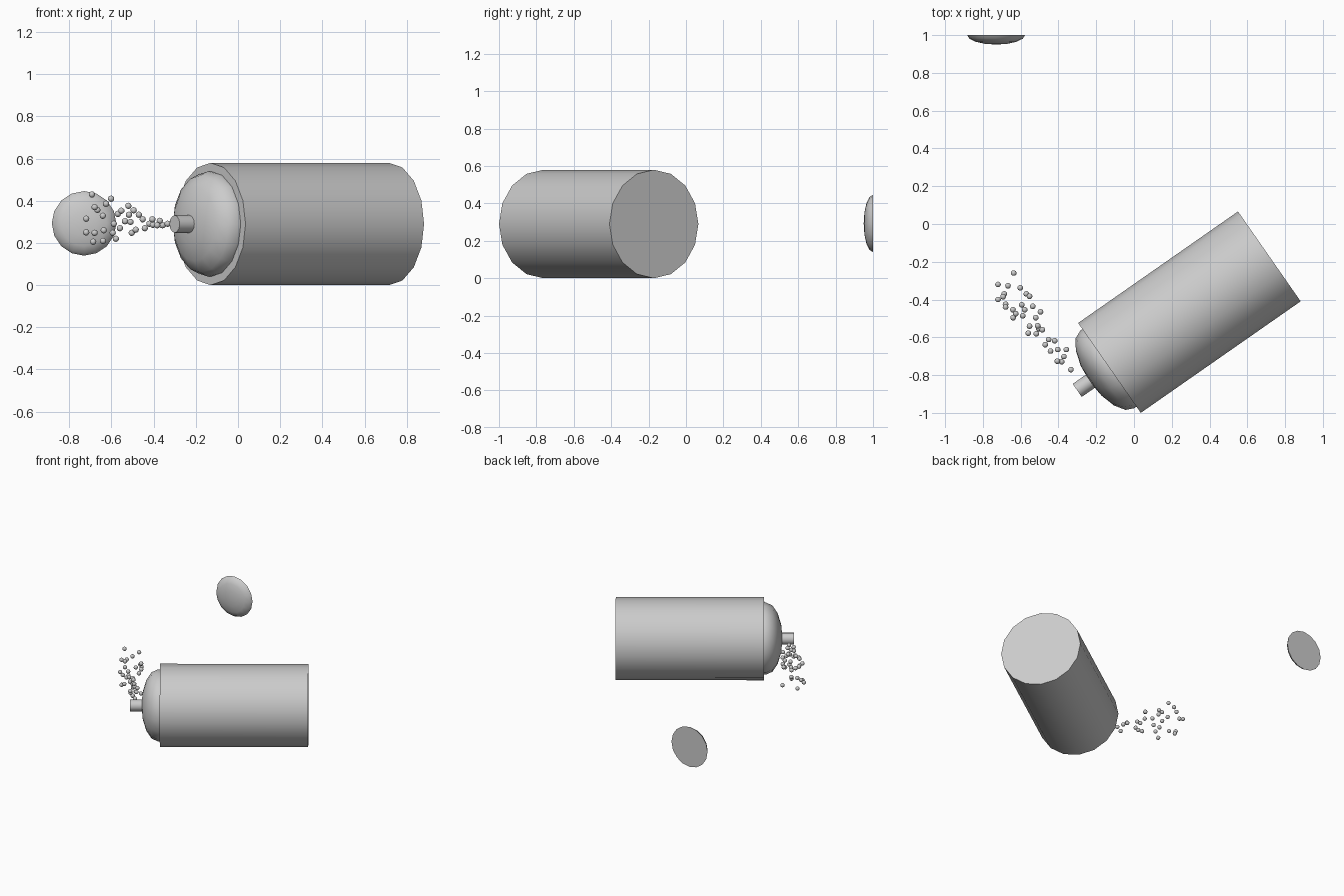
import bpy, bmesh, math
from mathutils import Matrix, Vector

if "Cube" in bpy.data.objects:
    bpy.data.objects.remove(bpy.data.objects["Cube"])


def lathe(name, profile, origin, axis, sides=16):
    """Spin (distance along axis, radius) points around an axis; ends are closed."""
    z = Vector(axis).normalized()
    x = Vector((0, 0, 1))
    y = z.cross(x)
    mat = Matrix((x, y, z)).transposed()
    bm = bmesh.new()
    rings = []
    for d, r in profile:
        if r < 1e-5:
            rings.append([bm.verts.new(Vector(origin) + z * d)])
        else:
            rings.append([bm.verts.new(Vector(origin) + mat @ Vector(
                (r * math.cos(t), r * math.sin(t), d)))
                for t in (2 * math.pi * i / sides for i in range(sides))])
    for a, b in zip(rings, rings[1:]):
        for i in range(sides):
            j = (i + 1) % sides
            bm.faces.new([a[i], a[j], b[0]] if len(b) == 1 else [a[i], a[j], b[j], b[i]])
    for ring in (rings[0], rings[-1]):
        if len(ring) > 1:
            bm.faces.new(ring)
    bmesh.ops.recalc_face_normals(bm, faces=bm.faces)
    mesh = bpy.data.meshes.new(name)
    bm.to_mesh(mesh)
    bm.free()
    obj = bpy.data.objects.new(name, mesh)
    bpy.context.collection.objects.link(obj)
    bpy.ops.object.select_all(action='DESELECT')
    obj.select_set(True)
    bpy.context.view_layer.objects.active = obj
    bpy.ops.object.shade_smooth_by_angle(angle=math.radians(40))
    return obj


def dome(radius, depth, start=0.0, steps=4):
    angles = [math.pi / 2 * i / steps for i in range(steps + 1)]
    return [(start + depth * math.sin(a), radius * math.cos(a)) for a in angles]


# Can lying on its side
axis = (-0.82, -0.572, 0)
front = (-0.13, -0.762, 0.29)
lathe("can_body", [(-1.032, 0.29), (0, 0.29)], front, axis)
lathe("can_shoulder", [(0, 0.25)] + dome(0.25, 0.113, 0.014), front, axis)
lathe("nozzle", [(0.08, 0.042), (0.208, 0.042)], front, axis, 12)

# Separate domed disc
lathe("domed_disc", dome(0.153, 0.05), (-0.73, 1.0, 0.293), (0, -1, 0))

# Cloud of spray droplets
drops = [
    (-.72, -.32, .315), (-.72, -.40, .25), (-.693, -.385, .43), (-.687, -.37, .206),
    (-.68, -.425, .248), (-.68, -.44, .37), (-.667, -.327, .357), (-.641, -.454, .329),
    (-.64, -.496, .21), (-.637, -.26, .26), (-.626, -.475, .386), (-.602, -.338, .41),
    (-.594, -.428, .248), (-.589, -.486, .291), (-.579, -.454, .22), (-.57, -.37, .338),
    (-.56, -.578, .27), (-.553, -.383, .353), (-.553, -.541, .353), (-.536, -.436, .303),
    (-.52, -.496, .376), (-.517, -.581, .334), (-.51, -.539, .30), (-.504, -.554, .248),
    (-.495, -.465, .355), (-.485, -.56, .263), (-.47, -.639, .334), (-.452, -.612, .312),
    (-.442, -.673, .27), (-.42, -.618, .291), (-.406, -.726, .312), (-.404, -.665, .286),
    (-.383, -.729, .284), (-.371, -.702, .305), (-.358, -.665, .284), (-.334, -.771, .291),
]
ball = [(-0.015 * math.cos(math.pi * i / 8), 0.015 * math.sin(math.pi * i / 8)) for i in range(9)]
first = lathe("spray_droplet", [(d, r) for d, r in ball[1:]], (0, 0, 0), (0, 1, 0), 12)
first.location = drops[0]
for p in drops[1:]:
    o = first.copy()
    o.location = p
    bpy.context.collection.objects.link(o)
